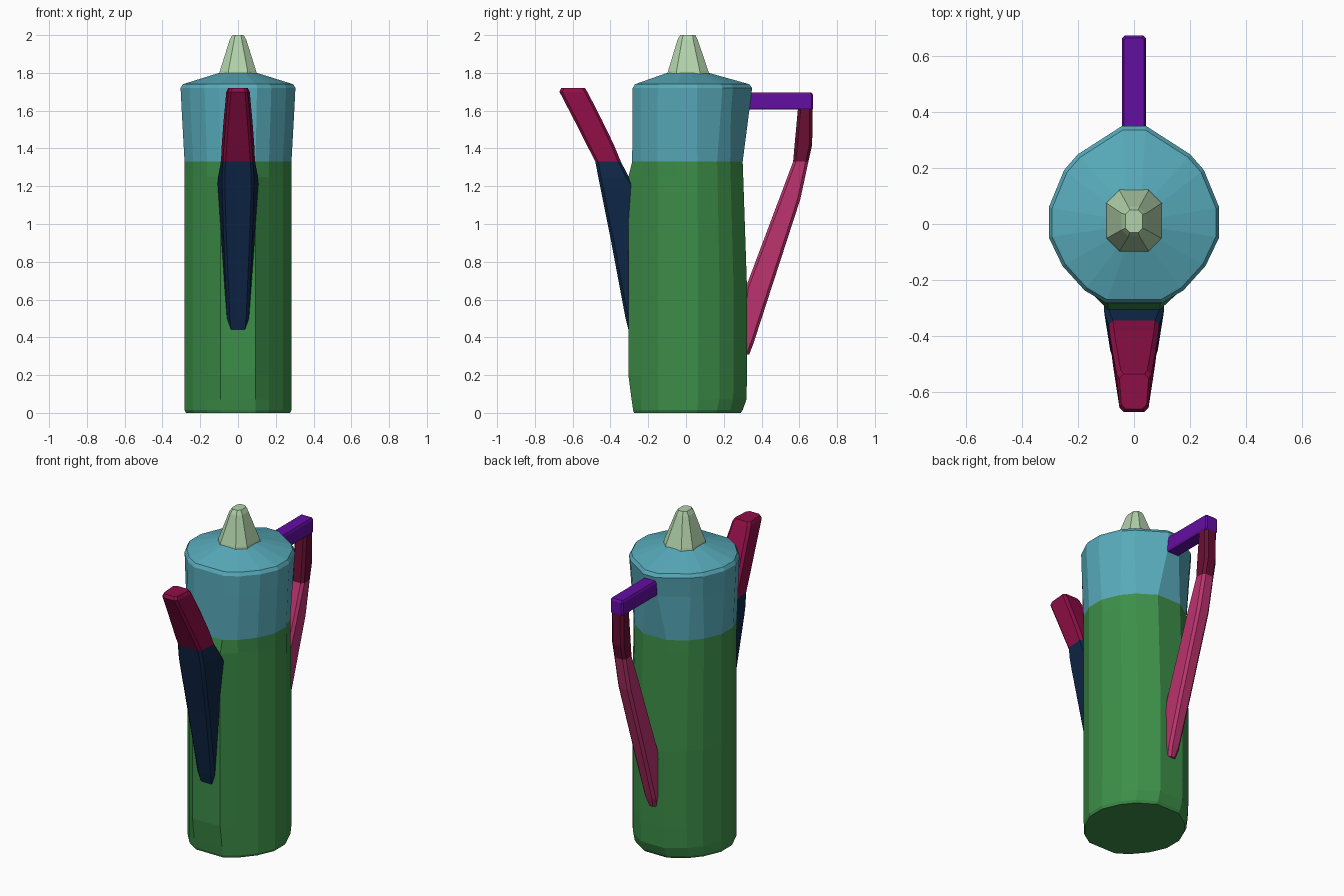
import bpy, bmesh

cube = bpy.data.objects.get("Cube")
if cube:
    bpy.data.objects.remove(cube)


def material(name, hex_rgb):
    srgb = [int(hex_rgb[i:i + 2], 16) / 255 for i in (0, 2, 4)]
    rgba = [c / 12.92 if c < 0.04 else ((c + 0.055) / 1.055) ** 2.4 for c in srgb] + [1]
    mat = bpy.data.materials.new(name)
    mat.use_nodes = True
    mat.diffuse_color = rgba
    node = next(n for n in mat.node_tree.nodes if n.type == "BSDF_PRINCIPLED")
    node.inputs["Base Color"].default_value = rgba
    return mat


def loft(name, rings, mat):
    """Skin a stack of closed rings and cap both ends."""
    bm = bmesh.new()
    loops = [[bm.verts.new(p) for p in ring] for ring in rings]
    for low, high in zip(loops, loops[1:]):
        n = len(low)
        for i in range(n):
            j = (i + 1) % n
            bm.faces.new((low[i], low[j], high[j], high[i]))
    bm.faces.new(loops[0][::-1])
    bm.faces.new(loops[-1])
    bmesh.ops.recalc_face_normals(bm, faces=bm.faces[:])
    mesh = bpy.data.meshes.new(name)
    bm.to_mesh(mesh)
    bm.free()
    mesh.materials.append(mat)
    obj = bpy.data.objects.new(name, mesh)
    bpy.context.collection.objects.link(obj)
    return obj


# Half outline, front to back, in fractions of half width and depth
HALF = [(0.33, -1), (0.58, -0.84), (0.84, -0.53), (1, -0.17),
        (1, 0.2), (0.84, 0.55), (0.64, 0.78), (0.28, 1)]
POINTED = HALF[:4] + [(1, 0.17), (0.82, 0.55), (0.66, 0.71), (0.14, 1)]


def vessel_ring(z, width, front, back, outline=HALF, bulge=0.0):
    half = []
    for x, y in outline:
        depth = y * (front if y < 0 else back)
        if y == -1:
            depth -= bulge
        half.append((x * width, depth, z))
    return half + [(-x, y, z) for x, y, z in reversed(half)]


def bar_ring(z, front, back, w_front, w_back, cut=0.015):
    """Rectangle with cut corners, wider at one side if wanted."""
    half = [(w_front - cut, front), (w_front, front + cut),
            (w_back, back - cut), (w_back - cut, back)]
    return [(x, y, z) for x, y in half] + [(-x, y, z) for x, y in reversed(half)]


green = material("leaf green", "3C8E48")
teal = material("teal", "57AABA")
sage = material("pale sage", "B2D2AA")
crimson = material("crimson", "8E0E46")
navy = material("navy", "0F2748")
purple = material("violet", "640EA2")
maroon = material("maroon", "690F32")
pink = material("raspberry pink", "BC336F")

# Vessel, swelling slightly where spout and handle join
loft("body", [
    vessel_ring(0, 0.275, 0.275, 0.29),
    vessel_ring(0.015, 0.283, 0.28, 0.3),
    vessel_ring(0.07, 0.283, 0.28, 0.32, bulge=0.008),
    vessel_ring(0.2, 0.283, 0.28, 0.323, bulge=0.025),
    vessel_ring(0.66, 0.283, 0.28, 0.323, bulge=0.025),
    vessel_ring(1.25, 0.283, 0.28, 0.303, bulge=0.025),
    vessel_ring(1.33, 0.283, 0.285, 0.3),
], green)

# Lid flares toward the handle, then slopes to the knob
loft("lid", [
    vessel_ring(1.33, 0.283, 0.285, 0.3),
    vessel_ring(1.6, 0.298, 0.283, 0.335, POINTED),
    vessel_ring(1.72, 0.304, 0.282, 0.35, POINTED),
    vessel_ring(1.74, 0.292, 0.27, 0.335, POINTED),
    vessel_ring(1.8, 0.1, 0.1, 0.12),
], teal)

loft("lid_knob", [
    bar_ring(1.79, -0.1, 0.125, 0.1, 0.1, 0.05),
    bar_ring(1.81, -0.095, 0.118, 0.096, 0.096, 0.045),
    bar_ring(1.975, -0.045, 0.062, 0.044, 0.044, 0.024),
    bar_ring(2.0, -0.03, 0.05, 0.03, 0.03, 0.015),
], sage)

# Spout
loft("lower_spout", [
    bar_ring(0.44, -0.305, -0.26, 0.052, 0.052),
    bar_ring(0.5, -0.32, -0.26, 0.058, 0.064),
    bar_ring(0.9, -0.395, -0.26, 0.075, 0.092),
    bar_ring(1.2, -0.455, -0.27, 0.085, 0.108),
    bar_ring(1.25, -0.465, -0.303, 0.085, 0.106),
    bar_ring(1.33, -0.48, -0.345, 0.08, 0.09),
], navy)
loft("upper_spout", [
    bar_ring(1.33, -0.48, -0.345, 0.08, 0.09),
    bar_ring(1.42, -0.526, -0.382, 0.074, 0.086),
    bar_ring(1.55, -0.592, -0.445, 0.064, 0.076),
    bar_ring(1.7, -0.67, -0.522, 0.052, 0.062),
    bar_ring(1.72, -0.66, -0.535, 0.045, 0.052),
], crimson)

# Handle
loft("handle_top", [
    bar_ring(1.605, 0.31, 0.67, 0.036, 0.036, 0.006),
    bar_ring(1.615, 0.31, 0.672, 0.042, 0.042, 0.008),
    bar_ring(1.685, 0.31, 0.672, 0.042, 0.042, 0.008),
    bar_ring(1.697, 0.31, 0.664, 0.036, 0.036, 0.006),
], purple)
loft("handle_grip", [
    bar_ring(1.33, 0.567, 0.648, 0.04, 0.04),
    bar_ring(1.42, 0.575, 0.668, 0.04, 0.04),
    bar_ring(1.605, 0.592, 0.67, 0.04, 0.04),
], maroon)
loft("handle_strut", [
    bar_ring(0.31, 0.28, 0.335, 0.026, 0.026),
    bar_ring(0.37, 0.28, 0.358, 0.036, 0.036),
    bar_ring(0.66, 0.315, 0.452, 0.04, 0.04),
    bar_ring(1.13, 0.492, 0.605, 0.042, 0.042),
    bar_ring(1.33, 0.567, 0.648, 0.04, 0.04),
], pink)
